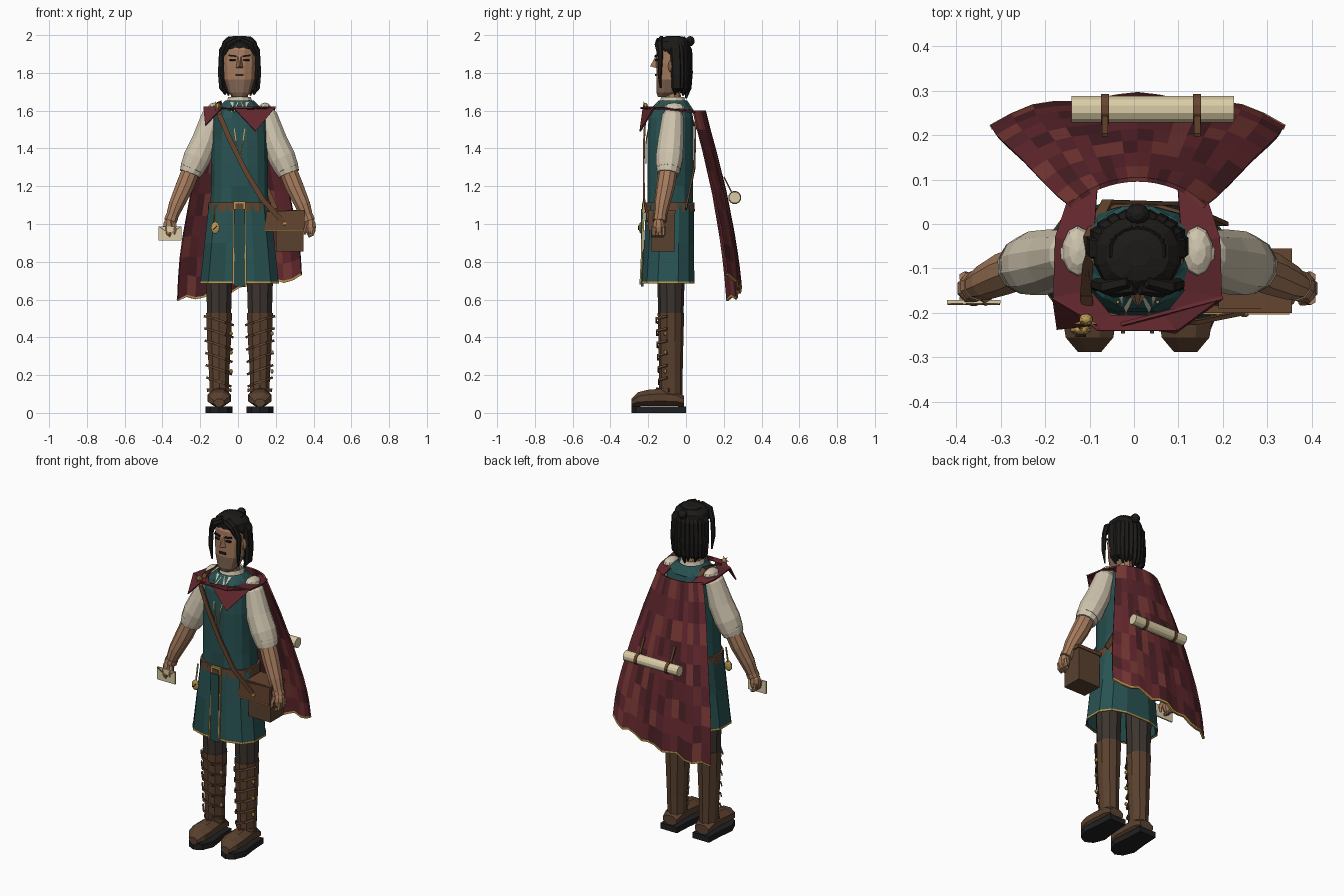
import bpy, bmesh, math, random
from mathutils import Vector as V
random.seed(4)
X = 0.008  # body centre line


def mat(name, *c):
    m = bpy.data.materials.new(name)
    m.diffuse_color = (*c, 1)
    return m


SKIN = mat("skin", .38, .2, .11)
STUB = mat("stubble", .22, .13, .085)
HAIR = mat("hair", .012, .011, .01)
CREAM = mat("linen", .62, .55, .42)
PAPER = mat("paper", .7, .6, .38)
GOLD = mat("gold", .5, .32, .08)
BOOT = mat("boot_leather", .1, .052, .028)
BROWN = mat("belt_leather", .13, .058, .028)
DARK = mat("sole", .014, .014, .014)
TROUSER = mat("trousers", .045, .034, .028)
TEALS = [mat(f"teal{i}", *c) for i, c in enumerate([(.022, .085, .085), (.022, .085, .085), (.018, .07, .07)])]
REDS = [mat(f"red{i}", *c) for i, c in enumerate(
    [(.13, .022, .028), (.13, .022, .028), (.1, .018, .024), (.19, .04, .036), (.065, .014, .018)])]


def build(name, verts, faces, mats, thick=0):
    mats = mats if isinstance(mats, list) else [mats]
    me = bpy.data.meshes.new(name)
    me.from_pydata([tuple(v) for v in verts], [], faces)
    for m in mats:
        me.materials.append(m)
    bm = bmesh.new()
    bm.from_mesh(me)
    bmesh.ops.recalc_face_normals(bm, faces=bm.faces)
    for f in bm.faces:
        f.material_index = random.randrange(len(mats))
    bm.to_mesh(me)
    bm.free()
    ob = bpy.data.objects.new(name, me)
    bpy.context.collection.objects.link(ob)
    if thick:
        s = ob.modifiers.new("thickness", 'SOLIDIFY')
        s.thickness, s.offset = thick, 0
    return ob


def loft(name, rings, mats, caps=True, thick=0):
    n = len(rings[0])
    faces = [(r*n+i, r*n+(i+1) % n, (r+1)*n+(i+1) % n, (r+1)*n+i) for r in range(len(rings)-1) for i in range(n)]
    if caps:
        faces += [tuple(range(n)), tuple(range((len(rings)-1)*n, len(rings)*n))]
    return build(name, [p for r in rings for p in r], faces, mats, thick)


def ring(cx, cy, z, rx, ry, n=12, e=1):
    pw = lambda t: math.copysign(abs(t)**e, t)
    return [V((cx+rx*pw(math.cos(a)), cy+ry*pw(math.sin(a)), z)) for a in [math.tau*(i+.5)/n for i in range(n)]]


def stack(name, rows, mats, n=12, e=1, **k):  # rows: cx, cy, z, rx, ry
    return loft(name, [ring(*r, n, e) for r in rows], mats, **k)


def tube(name, pts, radii, m, n=8, flat=1, ref=(0, 1, 0)):  # flat: thickness ratio along ref
    pts, out = [V(p) for p in pts], []
    radii = radii if isinstance(radii, list) else [radii]*len(pts)
    for i, p in enumerate(pts):
        t = (pts[min(i+1, len(pts)-1)]-pts[max(i-1, 0)]).normalized()
        b = V(ref)-t*t.dot(V(ref))
        b = (b if b.length > .2 else V((0, 0, 1))-t*t.z).normalized()
        a = t.cross(b)
        out.append([p+radii[i]*(a*math.cos(w)+b*math.sin(w)*flat) for w in [math.tau*(j+.5)/n for j in range(n)]])
    return loft(name, out, m)


def box(name, x0, x1, y0, y1, z0, z1, m):
    return loft(name, [[(x0, y0, z), (x1, y0, z), (x1, y1, z), (x0, y1, z)] for z in (z0, z1)], m)


def ball(name, c, r, m, n=10):
    rows = [(c[0], c[1], c[2]+r[2]*math.sin(a), r[0]*math.cos(a), r[1]*math.cos(a))
            for a in [math.pi*(i/6-.5)*.97 for i in range(7)]]
    return stack(name, rows, m, n)


# Tunic, skirt, belt
stack("tunic_body", [(X, -.085, 1.08, .158, .122), (X, -.083, 1.2, .152, .122), (X, -.083, 1.32, .152, .124),
                     (X, -.083, 1.45, .15, .124), (X, -.08, 1.56, .145, .12), (X, -.075, 1.61, .125, .105),
                     (X, -.07, 1.635, .09, .08)], TEALS, 16, .8)
stack("tunic_skirt", [(X, -.085, 1.1, .162, .125), (X, -.09, .9, .185, .13), (X, -.095, .69, .208, .138)],
      TEALS, 12, .72, caps=False, thick=.01)
stack("skirt_hem", [(X, -.095, .695, .211, .141), (X, -.095, .684, .212, .142)], GOLD, 12, .72, caps=False, thick=.006)
box("skirt_centre_tab", X-.028, X+.028, -.238, -.225, .67, 1.08, TEALS[2])
for s in (-1, 1):
    tube("skirt_trim", [(X+s*.03, -.222, 1.08), (X+s*.033, -.242, .68)], .006, GOLD, 4)
    tube("tunic_neck_trim", [(X+s*.045, -.175, 1.62), (X+s*.02, -.21, 1.45), (X, -.213, 1.32)], .004, GOLD, 4)
stack("belt", [(X, -.085, 1.065, .17, .134), (X, -.085, 1.115, .168, .132)], BROWN, 16, .8)
box("belt_buckle", X-.032, X+.032, -.23, -.215, 1.06, 1.12, GOLD)
box("belt_buckle_inset", X-.02, X+.02, -.234, -.22, 1.072, 1.108, BROWN)
tube("pendant_chain", [(-.12, -.215, 1.1), (-.12, -.235, 1.0)], .005, GOLD, 5)
ball("pendant_watch", (-.12, -.238, .98), (.024, .012, .032), GOLD)
tube("pendant_hand", [(-.13, -.251, .97), (-.11, -.251, .99)], .004, DARK, 4)

# Collars
stack("teal_collar", [(X, -.075, 1.6, .125, .115), (X, -.07, 1.65, .075, .075)], TEALS[0], 12, caps=False, thick=.01)
stack("linen_collar", [(X, -.07, 1.635, .07, .07), (X, -.07, 1.67, .058, .06)], CREAM, 12, caps=False, thick=.008)
for s in (-1, 1):
    build("collar_point", [(X+s*.005, -.15, 1.645), (X+s*.05, -.14, 1.645), (X+s*.025, -.2, 1.59)], [(0, 1, 2)], CREAM, .006)

# Legs and boots
for s in (-1, 1):
    cx = X+s*.108
    stack("trouser_leg", [(cx, -.08, .5, .066, .066), (cx, -.08, .72, .073, .073), (cx, -.08, .9, .075, .08)], TROUSER, 10)
    stack("boot_shaft", [(cx-s*.002, -.08, .08, .054, .062), (cx, -.08, .2, .056, .062), (cx, -.08, .38, .066, .066),
                         (cx, -.08, .53, .072, .07)], BOOT, 10)
    foot = [(-.01, .05, .03), (-.05, .058, .045), (-.13, .062, .05), (-.2, .067, .047), (-.255, .058, .04), (-.288, .028, .022)]
    loft("boot_foot", [[(cx+w*math.cos(a), y, .032+h+h*math.sin(a)) for a in [math.tau*i/8+.39 for i in range(8)]]
                       for y, w, h in foot], BOOT)
    sole = [(-.055, 0), (.055, 0), (.06, -.1), (.072, -.2), (.045, -.265), (0, -.288), (-.045, -.265), (-.072, -.2), (-.06, -.1)]
    loft("boot_sole", [[(cx+x, y, z) for x, y in sole] for z in (0, .035)], DARK)
    tube("boot_ankle_strap", [(cx-.062, -.09, .12), (cx, -.155, .125), (cx+.062, -.09, .12)], .012, BROWN, 4, .5)
    for i in range(6):
        z = .5-.065*i
        r = .072-.0025*i
        tube("boot_lacing", [(cx-s*(r+.003), -.09, z-.035), (cx-s*.03, -.085-r, z-.02), (cx+s*.03, -.085-r, z),
                             (cx+s*(r+.006), -.1, z+.012)], .009, BROWN, 4, .6)
    for z in (.22, .32, .42):
        ball("boot_button", (cx+.064, -.11, z), (.01, .01, .012), GOLD, 6)

# Arms and hands
for s in (-1, 1):
    P = lambda x, y, z: (X+s*x, y, z)
    tube("sleeve", [P(.12, -.065, 1.62), P(.145, -.07, 1.57), P(.185, -.08, 1.44), P(.225, -.088, 1.35), P(.252, -.093, 1.29)],
         [.03, .058, .07, .074, .066], CREAM, 12)
    tube("sleeve_cuff", [P(.246, -.092, 1.305), P(.262, -.097, 1.265)], [.068, .058], CREAM, 12)
    ball("shoulder_puff", P(.135, -.062, 1.612), (.035, .058, .03), CREAM)
    tube("forearm", [P(.25, -.093, 1.3), P(.29, -.108, 1.2), P(.335, -.128, 1.1), P(.365, -.14, 1.02)],
         [.05, .05, .042, .03], SKIN, 10)
    tube("wrist_band", [P(.357, -.137, 1.04), P(.366, -.14, 1.015)], .036, SKIN, 10)
    ball("hand", P(.375, -.145, .985), (.032, .034, .05), SKIN, 8)
    tube("thumb", [P(.35, -.155, 1.01), P(.34, -.172, .97), P(.345, -.175, .945)], [.013, .013, .008], SKIN, 6)
    for k in range(4):
        y = -.17+.017*k
        tube("finger", [P(.39, y, .985), P(.385, y, .945), P(.365, y-.005, .935)], [.012, .012, .009], SKIN, 6)

# Head and face
tube("neck", [(X, -.07, 1.6), (X, -.08, 1.74)], .048, SKIN, 10)
stack("jaw", [(X, -.115, 1.672, .035, .035), (X, -.1, 1.695, .06, .058), (X, -.085, 1.765, .083, .074)], STUB, 12, .85)
stack("head", [(X, -.085, 1.765, .083, .074), (X, -.08, 1.85, .088, .08), (X, -.075, 1.92, .085, .082),
               (X, -.07, 1.97, .06, .06)], SKIN, 12, .85)
build("nose", [(X-.008, -.158, 1.895), (X+.008, -.158, 1.895), (X-.02, -.155, 1.825), (X+.02, -.155, 1.825), (X, -.19, 1.835)],
      [(0, 1, 4), (0, 4, 2), (1, 3, 4), (2, 4, 3), (0, 2, 3, 1)], SKIN)
box("mouth", X-.022, X+.022, -.164, -.15, 1.783, 1.795, DARK)
for s in (-1, 1):
    tube("eye", [(X+s*.022, -.158, 1.868), (X+s*.052, -.154, 1.868)], .007, DARK, 6)
    tube("eyebrow", [(X+s*.016, -.162, 1.888), (X+s*.058, -.155, 1.893)], .006, HAIR, 4)
    ball("ear", (X+s*.09, -.077, 1.835), (.016, .02, .034), SKIN, 8)

# Hair: cap, locks, bun
stack("hair_cap", [(X, -.055, 1.9, .094, .07), (X, -.066, 1.93, .1, .084), (X, -.068, 1.965, .092, .084),
                   (X, -.066, 1.987, .07, .062), (X, -.065, 1.996, .03, .03)], HAIR, 14, .85)
for i in range(13):  # angle measured round the back of the head
    a = math.radians(-8+196*i/12)
    c, sn = math.cos(a), math.sin(a)
    zb = 1.665+.012*(i % 3)+.02*abs(c)
    tube("hair_lock", [(X+.05*c, -.06+.04*sn, 1.985), (X+.092*c, -.055+.068*sn, 1.92), (X+.098*c, -.05+.066*sn, 1.8),
                       (X+.094*c, -.05+.062*sn, 1.72), (X+.075*c, -.05+.05*sn, zb)], [.016, .02, .02, .017, .005], HAIR, 6)
for s in (-1, 1):
    tube("front_lock", [(X+s*.02, -.13, 1.985), (X+s*.07, -.142, 1.96), (X+s*.093, -.135, 1.9), (X+s*.094, -.14, 1.8),
                        (X+s*.088, -.135, 1.72)], [.014, .018, .014, .012, .004], HAIR, 6)
    tube("fringe", [(X+s*.005, -.145, 1.975), (X+s*.055, -.15, 1.95), (X+s*.085, -.145, 1.89)], [.014, .016, .006], HAIR, 6)
ball("hair_bun", (X, .022, 1.968), (.028, .024, .027), HAIR)

# Patchwork cape
prof = [(1.6, .1, .15), (1.5, .125, .18), (1.39, .155, .21), (1.28, .182, .235), (1.18, .207, .258), (1.07, .228, .28),
        (.97, .247, .3), (.87, .263, .315), (.78, .275, .323), (.68, .285, .328)]
NU = 14
cape = []
for k, (z, y, hw) in enumerate(prof):
    t = k/9
    for i in range(NU+1):
        u = 2*i/NU-1
        hem = (.062*u+.014*math.sin(i*1.9))*t**2
        cape.append(V((.008+hw*u, y-.05*u*u-.012*abs(u)**6+.006*t*math.cos(u*9), z+hem-.02*t)))
build("cape", cape, [(k*15+i, k*15+i+1, k*15+i+16, k*15+i+15) for k in range(9) for i in range(NU)], REDS, .01)
tube("cape_hem", cape[-15:], .008, GOLD, 4)

# Mantle over the shoulders and scarf points
for s in (-1, 1):
    m = [(.09, .085, 1.59), (.16, .045, 1.59), (.1, -.05, 1.615), (.185, -.03, 1.6), (.105, -.15, 1.61), (.19, -.165, 1.615),
         (.06, -.205, 1.61), (.09, -.24, 1.615)]
    build("mantle", [(X+s*x, y, z) for x, y, z in m], [(0, 1, 3, 2), (2, 3, 5, 4), (4, 5, 7, 6)], REDS[:3], .008)
build("mantle_front", [(-.082, -.24, 1.612), (.098, -.24, 1.612), (.068, -.205, 1.61), (-.052, -.205, 1.61)], [(0, 1, 2, 3)], REDS[0], .006)
build("scarf_point_large", [(.2, -.165, 1.62), (-.03, -.225, 1.62), (.093, -.243, 1.49)], [(0, 1, 2)], REDS[0], .008)
build("scarf_point_small", [(-.182, -.165, 1.62), (-.08, -.225, 1.62), (-.172, -.235, 1.52)], [(0, 1, 2)], REDS[0], .008)
ball("brooch", (-.108, -.215, 1.625), (.016, .014, .016), GOLD, 8)
for i in range(6):
    a = math.tau*i/6
    tube("brooch_ray", [(-.108, -.22, 1.625), (-.108+.026*math.cos(a), -.224, 1.625+.026*math.sin(a))], [.007, .001], GOLD, 4)

# Rolled scroll on the cape
tube("scroll", [(-.14, .258, 1.14), (.225, .258, 1.14)], .031, PAPER, 12)
for x in (-.065, .142):
    tube("scroll_strap_loop", [(x-.009, .258, 1.14), (x+.009, .258, 1.14)], .035, BROWN, 12)
    tube("scroll_strap", [(x, .24, 1.17), (x, .2, 1.25)], .01, BROWN, 4, .5)

# Satchel and shoulder strap
tube("satchel_strap", [(.2, -.0, 1.08), (.1, .045, 1.3), (-.06, .05, 1.52), (-.1, -.03, 1.645), (-.108, -.16, 1.63), (-.1, -.215, 1.58),
                       (-.04, -.222, 1.44), (.04, -.224, 1.28), (.13, -.222, 1.13), (.24, -.2, 1.01)], .019, BROWN, 4, .35)
box("satchel_body", .2, .348, -.185, -.06, .855, 1.06, BOOT)
loft("satchel_flap", [[(.15, y, 1.065), (.355, y, 1.075), (.35, y, .965), (.14, y, .965)] for y in (-.2, -.183)], BROWN)
box("satchel_lid", .19, .355, -.19, -.055, 1.055, 1.075, BROWN)
box("satchel_trim", .143, .35, -.203, -.196, .962, .968, GOLD)
ball("satchel_clasp", (.248, -.204, 1.002), (.01, .006, .01), GOLD, 8)

# Letter held in the hand
box("letter", -.42, -.3, -.179, -.171, .912, .988, PAPER)
for s in (-1, 1):
    tube("letter_fold", [(-.36+s*.058, -.18, .986), (-.36, -.18, .948)], .0025, BROWN, 4)
ball("letter_seal", (-.36, -.181, .948), (.01, .004, .01), BROWN, 8)
